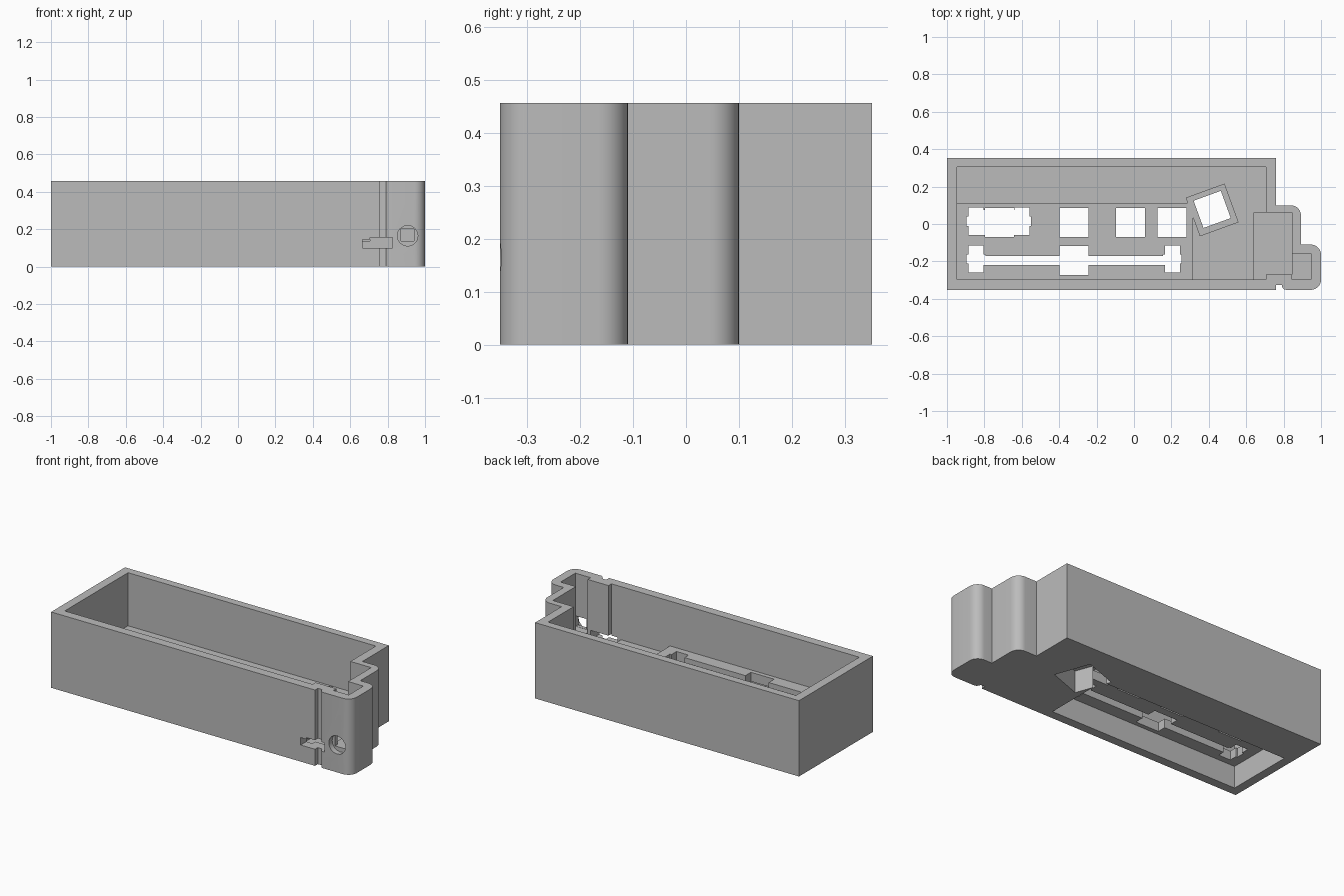
import bpy, bmesh, math
from mathutils import Matrix, Vector

cube = bpy.data.objects.get("Cube")
if cube:
    bpy.data.objects.remove(cube, do_unlink=True)

HEIGHT, FLOOR, DECK, CEILING = 0.457, 0.137, 0.187, 0.132

grey = bpy.data.materials.new("plain_grey")
grey.use_nodes = True
colour = (0.5, 0.5, 0.5, 1)
grey.diffuse_color = colour
grey.node_tree.nodes["Principled BSDF"].inputs["Base Color"].default_value = colour


def prism(name, points, z0, z1):
    """Extrude a plan outline between two heights."""
    bm = bmesh.new()
    face = bm.faces.new([bm.verts.new((x, y, z0)) for x, y in points])
    top = bmesh.ops.extrude_face_region(bm, geom=[face])["geom"]
    bmesh.ops.translate(bm, vec=(0, 0, z1 - z0),
                        verts=[v for v in top if isinstance(v, bmesh.types.BMVert)])
    bmesh.ops.recalc_face_normals(bm, faces=bm.faces)
    mesh = bpy.data.meshes.new(name)
    bm.to_mesh(mesh)
    bm.free()
    obj = bpy.data.objects.new(name, mesh)
    bpy.context.collection.objects.link(obj)
    return obj


def rect(x0, x1, y0, y1):
    return [(x0, y0), (x1, y0), (x1, y1), (x0, y1)]


def centred(x, y, w, h):
    return rect(x - w / 2, x + w / 2, y - h / 2, y + h / 2)


def turned(x, y, size, degrees):
    m = Matrix.Rotation(math.radians(degrees), 2)
    return [tuple(m @ Vector(p) + Vector((x, y))) for p in centred(0, 0, size, size)]


def arc(cx, cy, r, a0, a1, n=10):
    angles = [math.radians(a0 + (a1 - a0) * i / n) for i in range(n + 1)]
    return [(cx + r * math.cos(a), cy + r * math.sin(a)) for a in angles]


def combine(body, tool, operation):
    """Apply a boolean and discard the tool."""
    tool.hide_render = True
    mod = body.modifiers.new("combine", "BOOLEAN")
    mod.operation, mod.solver, mod.object = operation, "EXACT", tool
    bpy.context.view_layer.objects.active = body
    bpy.ops.object.modifier_apply(modifier=mod.name)
    bpy.data.objects.remove(tool, do_unlink=True)


def cut(points, z0, z1):
    combine(case, prism("cutter", points, z0, z1), "DIFFERENCE")


# Outer case with stepped, rounded end and a small front groove
R = 0.055
outline = [(-1, -0.352), (0.76, -0.352), (0.76, -0.325), (0.78, -0.325)]
outline += arc(0.815, -0.327, 0.025, 180, 270, 6)
outline += arc(1 - R, -0.352 + R, R, -90, 0)
outline += arc(1 - R, -0.11 - R, R, 0, 90)
outline += [(0.893, -0.11)]
outline += arc(0.893 - R, 0.1 - R, R, 0, 90)
outline += [(0.76, 0.1), (0.76, 0.352), (-1, 0.352)]
case = prism("case_body", outline, 0, HEIGHT)

# Main cavity, following the stepped end
cut([(-0.947, -0.298), (0.706, -0.298), (0.706, -0.27), (0.845, -0.27),
     (0.845, -0.298), (0.947, -0.298), (0.947, -0.158), (0.845, -0.158),
     (0.845, 0.062), (0.706, 0.062), (0.706, 0.305), (-0.947, 0.305)],
    FLOOR, HEIGHT + 0.1)

# Lowered controller bay in the floor
cut([(0.642, -0.298), (0.706, -0.298), (0.706, -0.27), (0.845, -0.27),
     (0.845, 0.062), (0.642, 0.062)], 0.085, 0.2)

# Raised decks above the key pockets
TILT = (0.418, 0.075, 0.22, 20)
for plan in (rect(-0.97, 0.315, -0.32, 0.113), turned(*TILT)):
    combine(case, prism("key_deck", plan, 0.1, DECK), "UNION")

# Key pockets open to the underside
for plan in (rect(-0.947, 0.315, -0.298, 0.113), turned(*TILT)):
    cut(plan, -0.1, CEILING)

# Square switch holes through the deck
LOW, HIGH, KEY = 0.1, 0.25, 0.155
for x, y in ((-0.72, 0.008), (-0.32, 0.008), (-0.02, 0.008), (0.203, 0.008), (-0.32, -0.195)):
    cut(centred(x, y, KEY, KEY), LOW, HIGH)
cut(turned(0.418, 0.078, KEY, 20), LOW, HIGH)

# Stabiliser holes and their connecting slots
for x, y in ((-0.845, 0.015), (-0.6, 0.015), (-0.845, -0.187), (0.205, -0.187)):
    cut(centred(x, y, 0.08, 0.145), LOW, HIGH)
    cut(centred(x, y, 0.1, 0.05), LOW, HIGH)
cut(rect(-0.85, 0.21, -0.22, -0.17), LOW, HIGH)
cut(rect(-0.85, -0.6, -0.06, 0.075), LOW, HIGH)

# Cable slot in the front wall
cut(rect(0.705, 0.825, -0.4, -0.24), 0.1, 0.155)
cut(rect(0.665, 0.71, -0.4, -0.28), 0.1, 0.145)

# Jack socket: round recess with a square opening behind it
ring = prism("jack_recess", arc(0, 0, 0.055, 0, 337.5, 15), 0, 0.06)
ring.matrix_world = Matrix.Translation((0.907, -0.32, 0.165)) @ Matrix.Rotation(math.pi / 2, 4, "X")
bpy.context.view_layer.update()
combine(case, ring, "DIFFERENCE")
cut(centred(0.907, -0.32, 0.07, 0.1), 0.138, 0.2)

# Finish: one flat colour, smooth only on the rounded corners
case.data.materials.clear()
case.data.materials.append(grey)
for poly in case.data.polygons:
    poly.material_index = 0
bpy.ops.object.select_all(action="DESELECT")
case.select_set(True)
bpy.context.view_layer.objects.active = case
bpy.ops.object.shade_smooth_by_angle(angle=math.radians(30))
